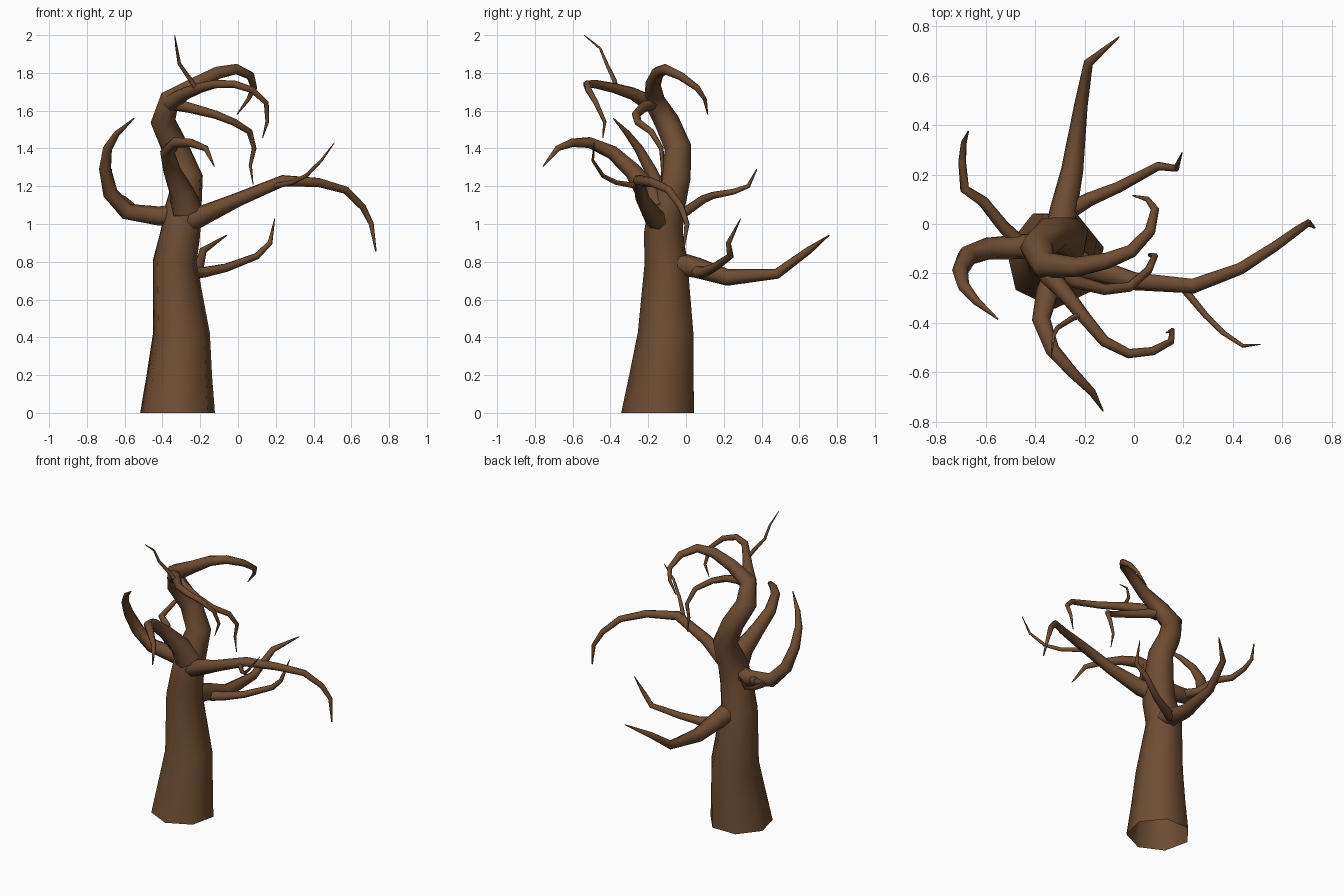
import bpy, bmesh, math
from mathutils import Vector

bark = bpy.data.materials.new("brown_bark")
bark.diffuse_color = (0.155, 0.074, 0.032, 1)


def limb(name, pts, sides=7, cap_start=True):
    """Sweep a tapering tube through (x, y, z, radius) points."""
    P = [Vector(p[:3]) for p in pts]
    bm = bmesh.new()
    rings, u, prev = [], None, None
    for i, p in enumerate(P):
        if i == 0:
            t = (P[1] - P[0]).normalized() if cap_start else Vector((0, 0, 1))
            ref = Vector((1, 0, 0)) if abs(t.x) < 0.8 else Vector((0, 1, 0))
            u = (ref - t * ref.dot(t)).normalized()
        else:
            if i < len(P) - 1:
                t = ((p - P[i - 1]).normalized() + (P[i + 1] - p).normalized()).normalized()
            else:
                t = (p - P[i - 1]).normalized()
            u = prev.rotation_difference(t) @ u
            u = (u - t * u.dot(t)).normalized()
        prev = t
        v = t.cross(u)
        r = pts[i][3]
        ring = []
        for k in range(sides):
            a = math.tau * k / sides + math.pi / 14
            ring.append(bm.verts.new(p + (u * math.cos(a) + v * math.sin(a)) * r))
        rings.append(ring)
    for a, b in zip(rings, rings[1:]):
        for k in range(sides):
            n = (k + 1) % sides
            bm.faces.new((a[k], a[n], b[n], b[k]))
    bm.faces.new(rings[-1])
    if cap_start:
        bm.faces.new(rings[0][::-1])
    mesh = bpy.data.meshes.new(name)
    bm.to_mesh(mesh)
    bm.free()
    mesh.materials.append(bark)
    ob = bpy.data.objects.new(name, mesh)
    bpy.context.collection.objects.link(ob)
    for f in mesh.polygons:
        f.use_smooth = len(f.vertices) == 4
    return ob


# Trunk, curling over into the crown (open underneath)
limb("trunk", [
    (-.32, -.14, 0, .203), (-.31, -.12, .2, .178), (-.30, -.10, .42, .155),
    (-.335, -.10, .8, .119), (-.305, -.115, .95, .108), (-.29, -.10, 1.08, .10),
    (-.265, -.05, 1.25, .082), (-.33, -.04, 1.4, .073), (-.395, -.10, 1.54, .068),
    (-.36, -.17, 1.66, .057), (-.23, -.175, 1.735, .042), (-.11, -.15, 1.80, .034),
    (-.01, -.11, 1.82, .028), (.065, -.03, 1.785, .023), (.085, .06, 1.72, .017),
    (.055, .10, 1.66, .011), (-.005, .115, 1.58, .003)], cap_start=False)

# Long bough on the right and its twig
limb("right_bough", [
    (-.28, -.12, 1.0, .06), (-.2, -.175, 1.04, .055), (0, -.23, 1.13, .038),
    (.24, -.25, 1.23, .031), (.43, -.18, 1.22, .025), (.57, -.09, 1.18, .021),
    (.66, -.025, 1.09, .018), (.705, .005, 1.0, .014), (.73, -.015, .855, .004)])
limb("right_twig", [
    (.19, -.25, 1.2, .016), (.29, -.37, 1.22, .013), (.36, -.44, 1.255, .011),
    (.44, -.493, 1.335, .008), (.51, -.487, 1.43, .002)])

# Left bough and its rear twig
limb("left_bough", [
    (-.3, -.11, 1.05, .058), (-.42, -.09, 1.04, .053), (-.59, -.10, 1.065, .046),
    (-.675, -.13, 1.16, .041), (-.703, -.19, 1.29, .033), (-.69, -.25, 1.4, .025),
    (-.64, -.31, 1.48, .017), (-.55, -.385, 1.56, .003)])
limb("left_twig", [
    (-.45, -.09, 1.04, .032), (-.53, -.01, 1.06, .026), (-.61, .09, 1.13, .023),
    (-.685, .14, 1.15, .02), (-.695, .25, 1.17, .016), (-.688, .33, 1.2, .012),
    (-.67, .375, 1.29, .003)])

# Low bough at the back and its twig
limb("back_bough", [
    (-.3, -.05, .79, .065), (-.285, .06, .765, .057), (-.25, .22, .715, .046),
    (-.215, .48, .735, .028), (-.185, .65, .86, .02), (-.06, .757, .94, .003)])
limb("back_twig", [
    (-.25, .06, .745, .035), (-.18, .10, .745, .029), (-.06, .15, .77, .023),
    (.1, .235, .83, .018), (.17, .225, .90, .014), (.195, .29, 1.03, .002)])

# Bough reaching to the front
limb("front_bough", [
    (-.275, -.155, 1.08, .085), (-.30, -.20, 1.17, .066), (-.35, -.28, 1.28, .047),
    (-.375, -.39, 1.38, .038), (-.33, -.51, 1.432, .03), (-.25, -.60, 1.43, .023),
    (-.17, -.68, 1.40, .016), (-.125, -.757, 1.305, .003)])

# Upper front branch, its rising twig and the inner drooping branch
limb("upper_branch", [
    (-.36, -.19, 1.64, .045), (-.28, -.28, 1.69, .034), (-.2, -.38, 1.72, .027),
    (-.12, -.475, 1.74, .023), (-.02, -.525, 1.74, .02), (.075, -.515, 1.71, .018),
    (.15, -.475, 1.64, .014), (.155, -.43, 1.54, .01), (.13, -.44, 1.455, .002)])
limb("top_twig", [
    (-.22, -.37, 1.715, .014), (-.25, -.38, 1.76, .013), (-.31, -.42, 1.845, .01),
    (-.325, -.455, 1.93, .007), (-.335, -.54, 2.0, .002)], sides=5)
limb("inner_branch", [
    (-.36, -.17, 1.64, .035), (-.25, -.23, 1.615, .028), (-.12, -.265, 1.58, .023),
    (-.02, -.255, 1.54, .02), (.06, -.185, 1.49, .017), (.085, -.13, 1.4, .013),
    (.065, -.125, 1.31, .009), (.08, -.13, 1.21, .002)])
